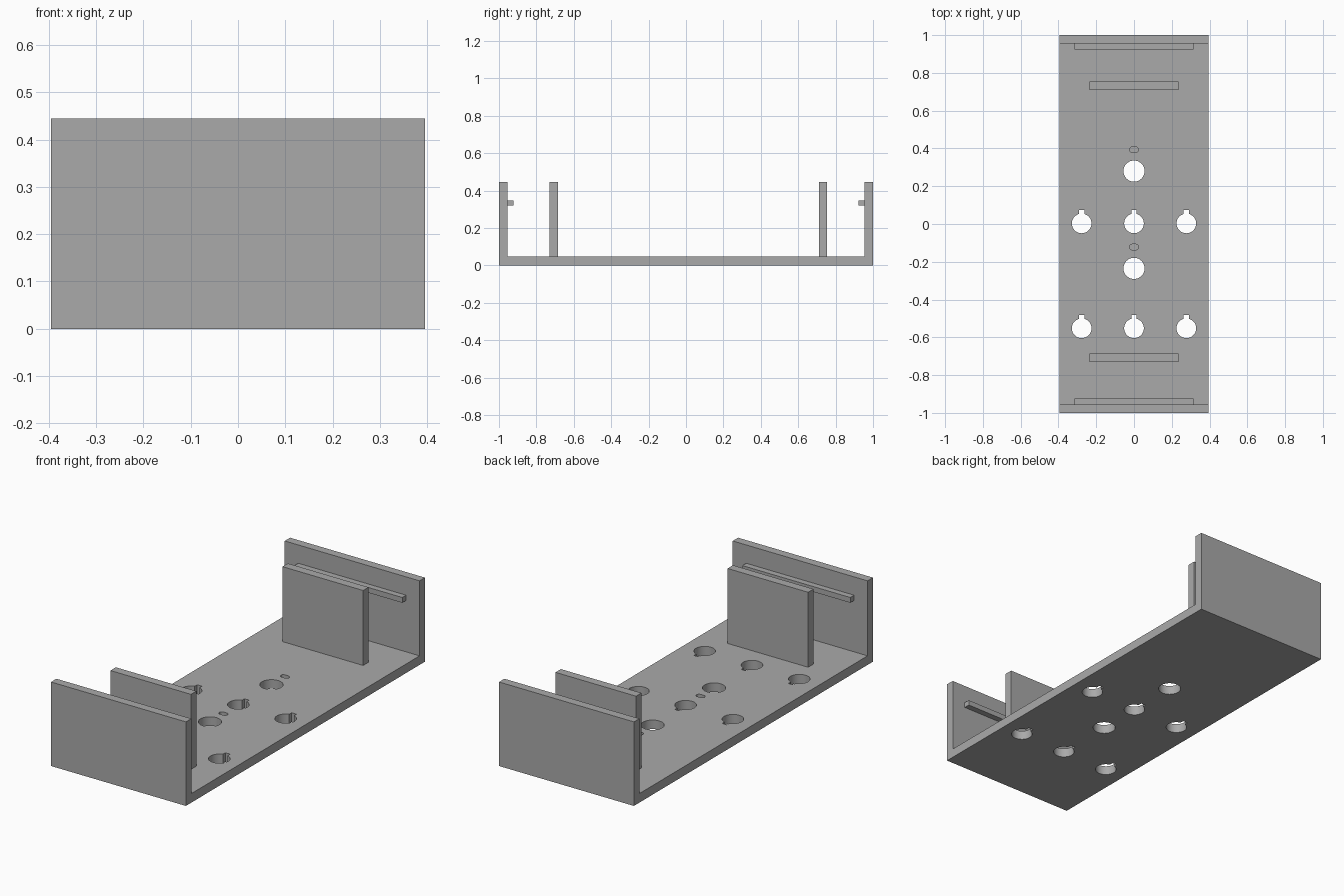
import bpy, bmesh
from math import pi, sin, cos, asin
from mathutils import Vector

cube = bpy.data.objects.get("Cube")
if cube:
    bpy.data.objects.remove(cube, do_unlink=True)

grey = bpy.data.materials.new("plain grey")
grey.use_nodes = True
grey.diffuse_color = (0.4, 0.4, 0.4, 1)
grey.node_tree.nodes["Principled BSDF"].inputs["Base Color"].default_value = (0.4, 0.4, 0.4, 1)

HALF_W, HEIGHT, FLOOR, WALL = 0.395, 0.445, 0.048, 0.045


def add_prism(bm, points, offset):
    """Extrude a closed outline along an offset vector."""
    face = bm.faces.new([bm.verts.new(p) for p in points])
    top = bmesh.ops.extrude_face_region(bm, geom=[face])["geom"]
    verts = [v for v in top if isinstance(v, bmesh.types.BMVert)]
    bmesh.ops.translate(bm, verts=verts, vec=Vector(offset))


def make_object(name, bm):
    bmesh.ops.recalc_face_normals(bm, faces=bm.faces[:])
    mesh = bpy.data.meshes.new(name)
    bm.to_mesh(mesh)
    bm.free()
    mesh.materials.append(grey)
    obj = bpy.data.objects.new(name, mesh)
    bpy.context.collection.objects.link(obj)
    return obj


def box(name, half_x, y0, y1, z0, z1):
    bm = bmesh.new()
    add_prism(bm, [(-half_x, y0, z0), (-half_x, y1, z0), (-half_x, y1, z1), (-half_x, y0, z1)],
              (2 * half_x, 0, 0))
    return make_object(name, bm)


def arc(cx, cy, r, start, end, steps):
    angles = [start + (end - start) * i / steps for i in range(steps + 1)]
    return [(cx + r * cos(a), cy + r * sin(a)) for a in angles]


# U-shaped tray: floor with an end wall at the front and back
inner = 1 - WALL
profile = [(-1, 0), (1, 0), (1, HEIGHT), (inner, HEIGHT), (inner, FLOOR),
           (-inner, FLOOR), (-inner, HEIGHT), (-1, HEIGHT)]
bm = bmesh.new()
add_prism(bm, [(-HALF_W, y, z) for y, z in profile], (2 * HALF_W, 0, 0))
tray = make_object("tray", bm)

# Cutters: round holes, keyholes and shallow slots
cut = bmesh.new()


def cut_outline(outline, bottom=-0.05):
    add_prism(cut, [(x, y, bottom) for x, y in outline], (0, 0, 0.1 - bottom))


for y in (0.28, -0.235):
    cut_outline(arc(0, y, 0.056, 0, 2 * pi, 48)[:-1])
    sy = y + 0.113
    cut_outline(arc(0.009, sy, 0.015, -pi / 2, pi / 2, 12)
                + arc(-0.009, sy, 0.015, pi / 2, 1.5 * pi, 12), bottom=0.028)

radius, notch = 0.052, 0.014
gap = asin(notch / radius)
for y in (0.003, -0.552):
    for x in (-0.277, 0, 0.277):
        ring = arc(x, y, radius, pi / 2 + gap, 2.5 * pi - gap, 44)
        cut_outline(ring + [(x + notch, y + 0.071), (x - notch, y + 0.071)])

cutter = make_object("hole_cutter", cut)
cutter.hide_render = True
mod = tray.modifiers.new("holes", 'BOOLEAN')
mod.operation = 'DIFFERENCE'
mod.solver = 'EXACT'
mod.object = cutter
bpy.context.view_layer.objects.active = tray
tray.select_set(True)
bpy.ops.object.modifier_apply(modifier=mod.name)
bpy.data.objects.remove(cutter, do_unlink=True)
bpy.ops.object.shade_smooth_by_angle(angle=0.5)

# Upright inner plates
box("front_plate", 0.236, -0.73, -0.685, FLOOR - 0.002, HEIGHT)
box("back_plate", 0.236, 0.71, 0.755, FLOOR - 0.002, HEIGHT)

# Small rails on the inside of the end walls
box("front_rail", 0.316, -inner - 0.002, -0.923, 0.32, 0.348)
box("back_rail", 0.316, 0.923, inner + 0.002, 0.32, 0.348)
